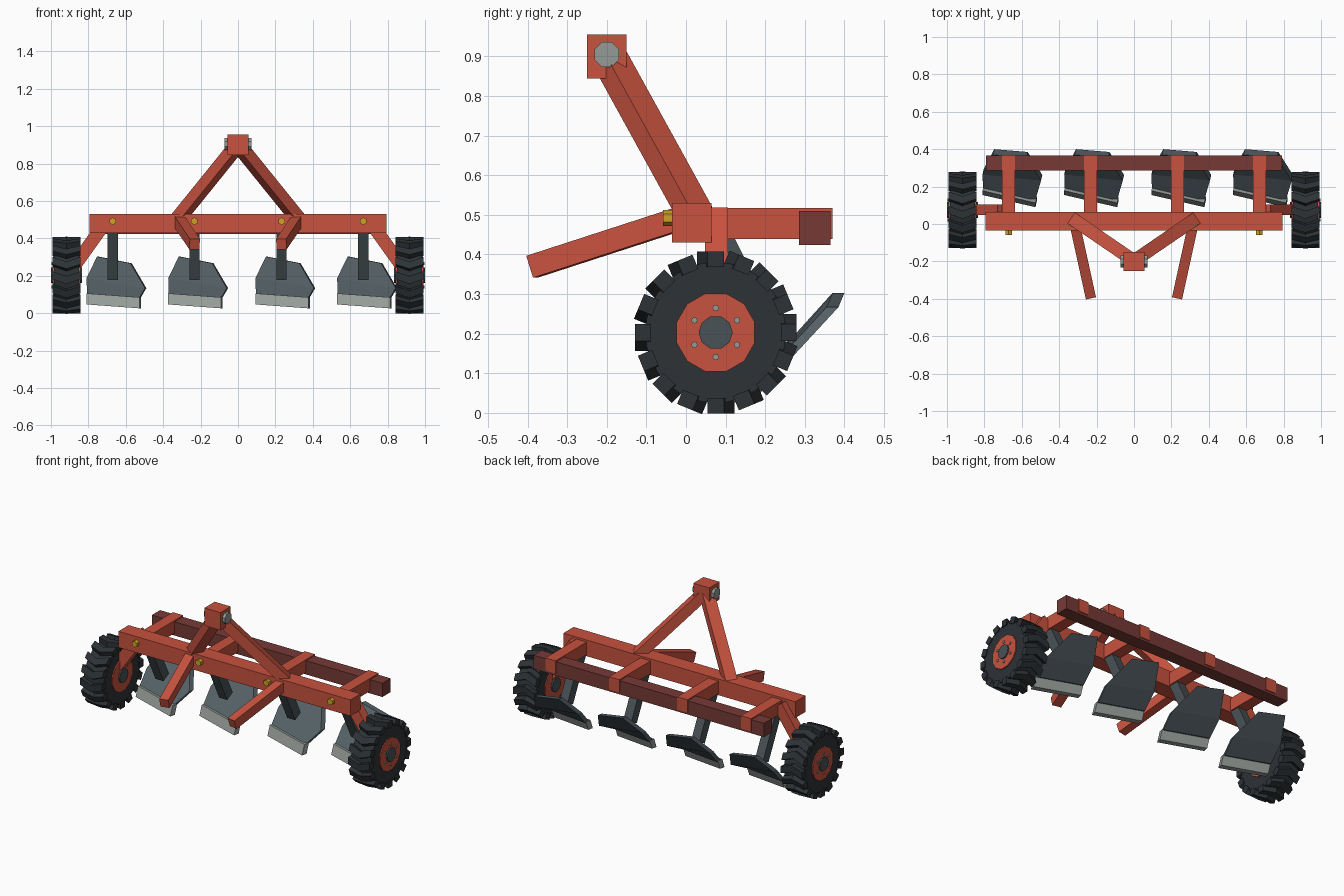
import bpy, bmesh
from math import sin, cos, pi, radians
from mathutils import Vector, Matrix

if "Cube" in bpy.data.objects:
    bpy.data.objects.remove(bpy.data.objects["Cube"])


def material(name, rgb):
    m = bpy.data.materials.new(name)
    m.diffuse_color = (*rgb, 1)
    m.use_nodes = True
    m.node_tree.nodes["Principled BSDF"].inputs["Base Color"].default_value = m.diffuse_color
    return m


RED = material("red_paint", (0.58, 0.085, 0.05))
DARK_RED = material("dark_red_paint", (0.18, 0.042, 0.036))
RUBBER = material("rubber", (0.026, 0.032, 0.037))
STEEL = material("dark_steel", (0.065, 0.085, 0.092))
PLATE = material("plate_steel", (0.088, 0.115, 0.13))
BRIGHT = material("bright_steel", (0.30, 0.33, 0.31))
BRASS = material("brass", (0.62, 0.36, 0.02))


def mesh_object(name, verts, faces, mat):
    bm = bmesh.new()
    vs = [bm.verts.new(v) for v in verts]
    for f in faces:
        bm.faces.new([vs[i] for i in f])
    bmesh.ops.recalc_face_normals(bm, faces=bm.faces)
    me = bpy.data.meshes.new(name)
    bm.to_mesh(me)
    bm.free()
    me.materials.append(mat)
    ob = bpy.data.objects.new(name, me)
    bpy.context.collection.objects.link(ob)
    return ob


BOX = [(0, 1, 2, 3), (7, 6, 5, 4), (0, 4, 5, 1), (1, 5, 6, 2), (2, 6, 7, 3), (3, 7, 4, 0)]


def bar(name, a, b, w, h, mat):
    """Square bar from a to b: w is the horizontal width, h the other one."""
    a, b = Vector(a), Vector(b)
    d = (b - a).normalized()
    s = d.cross(Vector((0, 0, 1))).normalized()
    u = s.cross(d)
    ring = [s * (i * w / 2) + u * (j * h / 2) for i, j in ((-1, -1), (1, -1), (1, 1), (-1, 1))]
    return mesh_object(name, [a + r for r in ring] + [b + r for r in ring], BOX, mat)


def rod(name, centre, r, length, sides, axis, mat, turn=0.0):
    """Flat-sided cylinder along x or y."""
    ring = [(r * cos(turn + 2 * pi * i / sides), r * sin(turn + 2 * pi * i / sides)) for i in range(sides)]
    verts = []
    for e in (-length / 2, length / 2):
        for p, q in ring:
            verts.append(Vector(centre) + (Vector((e, p, q)) if axis == 'x' else Vector((p, e, q))))
    n = sides
    faces = [tuple(range(n)), tuple(range(n, 2 * n))]
    faces += [(i, (i + 1) % n, n + (i + 1) % n, n + i) for i in range(n)]
    return mesh_object(name, verts, faces, mat)


# frame
bar("front_beam", (-0.795, 0.015, 0.48), (0.795, 0.015, 0.48), 0.10, 0.10, RED)
bar("rear_beam", (-0.79, 0.325, 0.467), (0.79, 0.325, 0.467), 0.08, 0.085, DARK_RED)

# hitch tower
bar("hitch_block", (-0.055, -0.2, 0.9), (0.055, -0.2, 0.9), 0.10, 0.11, RED)
rod("hitch_pin", (0, -0.2, 0.905), 0.034, 0.145, 8, 'x', BRIGHT, pi / 8)
for s in (-1, 1):
    bar("tower_strut", (s * 0.325, 0.025, 0.50), (s * 0.01, -0.19, 0.89), 0.07, 0.06, RED)
    bar("lower_hitch_arm", (s * 0.315, -0.01, 0.492), (s * 0.232, -0.389, 0.369), 0.055, 0.058, RED)

# ploughs: cross bar, bolt, shank, bent mouldboard, cutting blade
for cx in (-0.67, -0.233, 0.233, 0.67):
    bar("cross_bar", (cx, 0.03, 0.478), (cx, 0.37, 0.478), 0.07, 0.079, RED)
    rod("beam_bolt", (cx, -0.044, 0.492), 0.02, 0.028, 6, 'y', BRASS, pi / 6)
    bar("shank", (cx, 0.07, 0.48), (cx, 0.215, 0.19), 0.055, 0.06, STEEL)

    back = Vector((0.007, 0.03, 0))
    front = [(-0.084, 0.37, 0.303), (0.095, 0.355, 0.267), (0.173, 0.232, 0.134),
             (0.14, 0.12, 0.078), (-0.137, 0.185, 0.098), (-0.14, 0.265, 0.187)]
    front = [Vector((cx + x, y, z)) for x, y, z in front]
    faces = [(0, 1, 2, 5), (5, 2, 3, 4), (6, 7, 8, 11), (11, 8, 9, 10)]
    faces += [(i, (i + 1) % 6, 6 + (i + 1) % 6, 6 + i) for i in range(6)]
    mesh_object("mouldboard", front + [p + back for p in front], faces, PLATE)

    edge = [(-0.14, 0.178, 0.106), (0.143, 0.113, 0.085), (0.143, 0.09, 0.026), (-0.14, 0.155, 0.047)]
    edge = [Vector((cx + x, y, z)) for x, y, z in edge]
    mesh_object("blade", edge + [p + back * 1.1 for p in edge], BOX, BRIGHT)

# wheels
WY, WZ, WX = 0.075, 0.203, 0.917
for s in (-1, 1):
    c = (s * WX, WY, WZ)
    bar("wheel_arm", (s * 0.70, 0.077, 0.498), (s * 0.895, 0.077, 0.225), 0.057, 0.07, RED)
    rod("tyre", c, 0.178, 0.136, 32, 'x', RUBBER)
    rod("wheel_disc", c, 0.102, 0.150, 12, 'x', RED, pi / 12)
    rod("hub_cap", c, 0.043, 0.166, 10, 'x', STEEL)
    for k in range(6):
        a = pi / 6 + k * pi / 3
        rod("wheel_nut", (s * 0.99, WY + 0.062 * cos(a), WZ + 0.062 * sin(a)), 0.008, 0.014, 8, 'x', BRIGHT)

    # chevron lugs
    verts, faces = [], []
    for k in range(16):
        a = k * pi / 8
        base = len(verts)
        for x, shift in ((-0.074, 0), (0, 0.026), (0.074, 0)):
            for t, r in ((-0.021, 0.165), (0.021, 0.165), (0.021, 0.204), (-0.021, 0.204)):
                t += shift
                verts.append((c[0] + x, WY + r * cos(a) - t * sin(a), WZ + r * sin(a) + t * cos(a)))
        faces += [tuple(base + i for i in (0, 1, 2, 3)), tuple(base + i for i in (8, 9, 10, 11))]
        for o in (0, 4):
            faces += [tuple(base + o + i for i in (j, (j + 1) % 4, 4 + (j + 1) % 4, 4 + j)) for j in range(4)]
    mesh_object("tyre_lugs", verts, faces, RUBBER)
